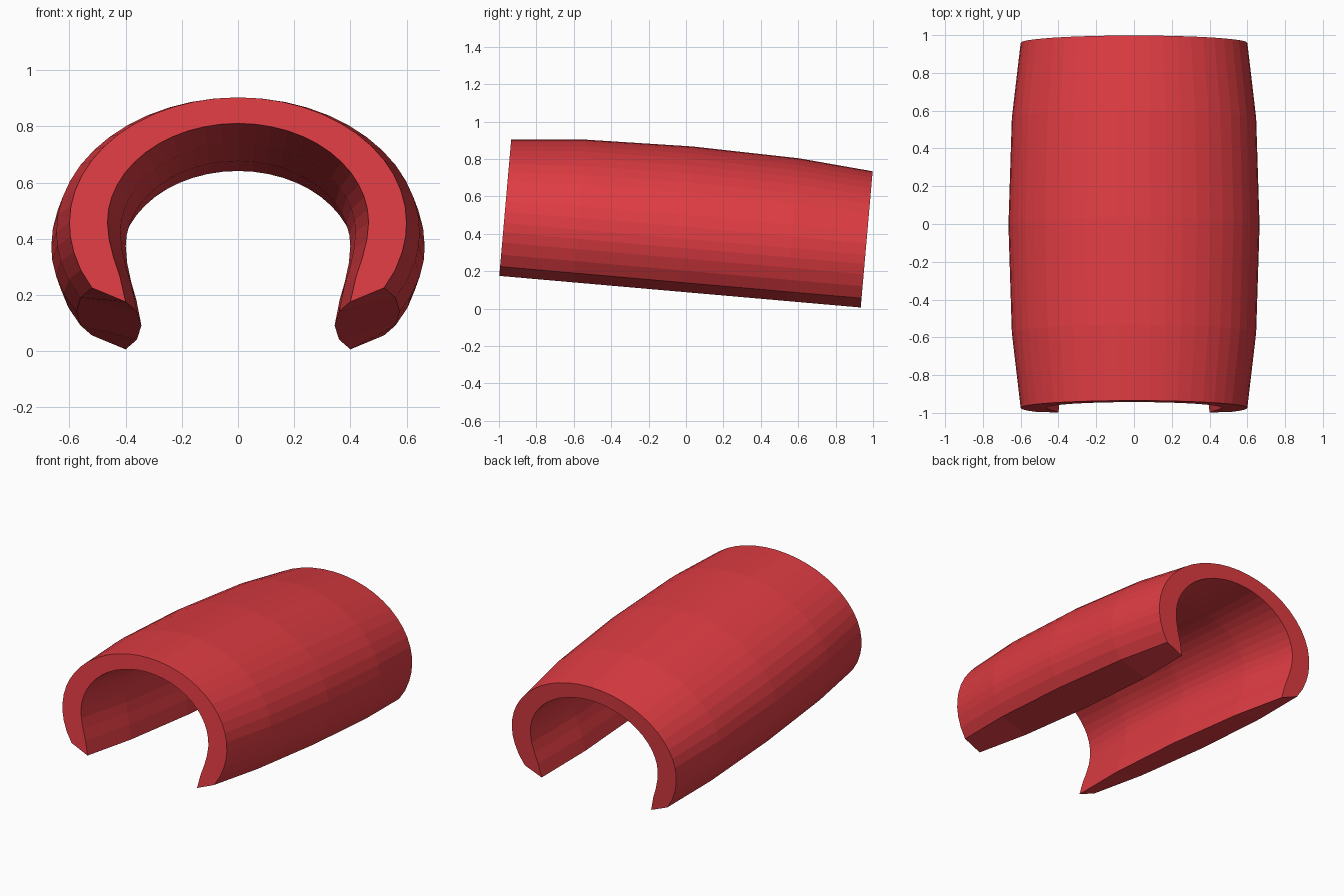
import bpy, bmesh
from math import sin, cos, pi, radians

if "Cube" in bpy.data.objects:
    bpy.data.objects.remove(bpy.data.objects["Cube"])

CENTRE_Z = 0.375      # height of the widest point of the section
SEGS = 12             # segments per quarter arc

# stations along the shell: y, outer swell, inner swell
STATIONS = [(-0.97, 1.0, 1.0), (-0.57, 1.078, 0.90), (0.0, 1.108, 0.86),
            (0.57, 1.078, 0.90), (0.97, 1.0, 1.0)]


def half_profile(rx, rz, tail):
    """Elliptical arch from crown to widest point, then the lower lip."""
    pts = [(rx * sin(i * pi / 2 / SEGS), CENTRE_Z + rz * cos(i * pi / 2 / SEGS))
           for i in range(SEGS + 1)]
    return pts + tail


def full(half):
    """Mirror the half profile to run from the left lip to the right lip."""
    return [(-x, z) for x, z in reversed(half[1:])] + half


outer = full(half_profile(0.60, 0.447, [(0.597, 0.325), (0.585, 0.27), (0.56, 0.205), (0.52, 0.141)]))
inner = full(half_profile(0.465, 0.354, [(0.459, 0.315), (0.443, 0.25), (0.42, 0.18), (0.40, 0.091)]))


def swell(p, s):
    x, z = p
    return x * s, (CENTRE_Z + (z - CENTRE_Z) * s if z > CENTRE_Z else z)


# curved shell: closed C section lofted along y
bm = bmesh.new()
rings = []
for y, so, si in STATIONS:
    section = [swell(p, so) for p in outer] + [swell(p, si) for p in reversed(inner)]
    rings.append([bm.verts.new((x, y, z)) for x, z in section])
n = len(rings[0])
for a, b in zip(rings, rings[1:]):
    for i in range(n):
        j = (i + 1) % n
        bm.faces.new((a[i], a[j], b[j], b[i]))

# end faces as strips between the outer and inner arcs
for r in (rings[0], rings[-1]):
    for i in range(n // 2 - 1):
        bm.faces.new((r[i], r[i + 1], r[n - 2 - i], r[n - 1 - i]))
bmesh.ops.recalc_face_normals(bm, faces=bm.faces)

mesh = bpy.data.meshes.new("curved_shell")
bm.to_mesh(mesh)
bm.free()
shell = bpy.data.objects.new("curved_shell", mesh)
bpy.context.collection.objects.link(shell)

# slight forward tilt
shell.rotation_euler = (radians(-5), 0, 0)
shell.location = (0, -0.04, 0)

red = bpy.data.materials.new("red")
red.diffuse_color = (0.73, 0.045, 0.055, 1)
red.use_nodes = True
red.node_tree.nodes["Principled BSDF"].inputs["Base Color"].default_value = red.diffuse_color
mesh.materials.append(red)
